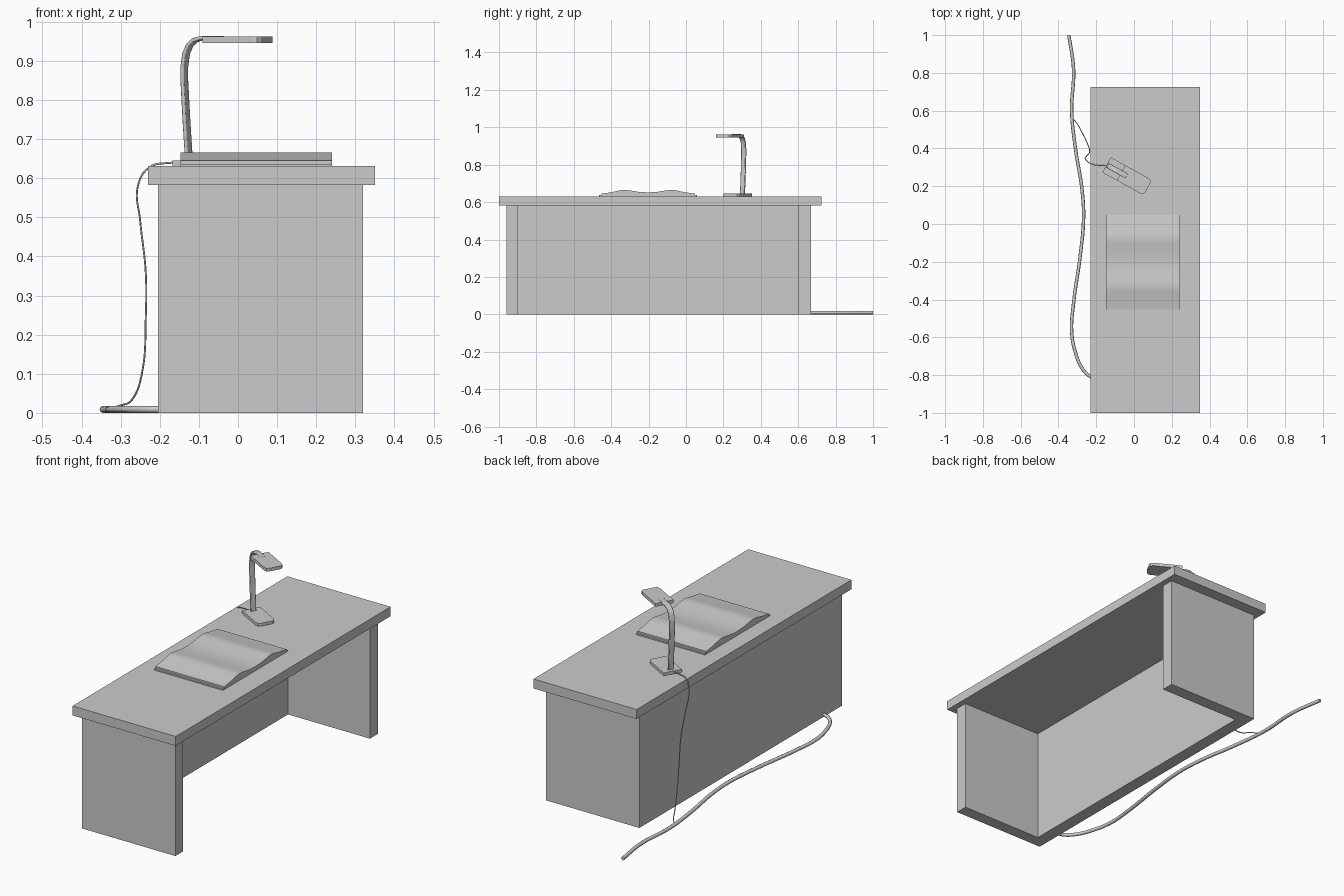
import bpy, bmesh, math
from mathutils import Vector, Matrix

if "Cube" in bpy.data.objects:
    bpy.data.objects.remove(bpy.data.objects["Cube"])


def prism(name, outline, extrude, matrix=None):
    """Solid made by sweeping a closed 3D outline along a vector."""
    bm = bmesh.new()
    face = bm.faces.new([bm.verts.new(p) for p in outline])
    new = bmesh.ops.extrude_face_region(bm, geom=[face])["geom"]
    bmesh.ops.translate(bm, vec=extrude, verts=[g for g in new if isinstance(g, bmesh.types.BMVert)])
    bmesh.ops.recalc_face_normals(bm, faces=bm.faces)
    mesh = bpy.data.meshes.new(name)
    bm.to_mesh(mesh)
    bm.free()
    obj = bpy.data.objects.new(name, mesh)
    bpy.context.collection.objects.link(obj)
    if matrix:
        obj.matrix_world = matrix
    return obj


def box(name, x0, x1, y0, y1, z0, z1):
    outline = [(x0, y0, z0), (x1, y0, z0), (x1, y1, z0), (x0, y1, z0)]
    return prism(name, outline, (0, 0, z1 - z0))


def smooth(obj, angle=40):
    bpy.ops.object.select_all(action='DESELECT')
    obj.select_set(True)
    bpy.context.view_layer.objects.active = obj
    bpy.ops.object.shade_smooth_by_angle(angle=math.radians(angle))


def cable(name, points, radius):
    cu = bpy.data.curves.new(name, 'CURVE')
    cu.dimensions = '3D'
    cu.bevel_depth = radius
    cu.bevel_resolution = 2
    cu.resolution_u = 8
    cu.use_fill_caps = True
    sp = cu.splines.new('BEZIER')
    sp.bezier_points.add(len(points) - 1)
    for bp, p in zip(sp.bezier_points, points):
        bp.co = p
        bp.handle_left_type = bp.handle_right_type = 'AUTO'
    obj = bpy.data.objects.new(name, cu)
    bpy.context.collection.objects.link(obj)
    return obj


# Desk: top slab and a U-shaped stand open towards +x
box("desk_top", -0.23, 0.35, -1.0, 0.725, 0.583, 0.631)
stand = [(-0.205, -0.96, 0), (0.32, -0.96, 0), (0.32, -0.897, 0), (-0.14, -0.897, 0),
         (-0.14, 0.602, 0), (0.32, 0.602, 0), (0.32, 0.667, 0), (-0.205, 0.667, 0)]
prism("desk_stand", stand, (0, 0, 0.583))

# Open book: flat cover and two arched page blocks
BOOK_MID = -0.203
box("book_cover", -0.147, 0.24, -0.464, 0.058, 0.631, 0.637)
page = [(0.25, 0.645), (0.195, 0.653), (0.15, 0.663), (0.125, 0.666), (0.10, 0.663), (0.05, 0.655)]
profile = [(BOOK_MID - d, z) for d, z in page] + [(BOOK_MID, 0.652)]
profile += [(BOOK_MID + d, z) for d, z in reversed(page)]
profile += [(BOOK_MID + 0.25, 0.637), (BOOK_MID - 0.25, 0.637)]
smooth(prism("book_pages", [(-0.147, y, z) for y, z in profile], (0.387, 0, 0)), 30)

# Desk lamp, built along its own axis and turned on the desk
LAMP = Matrix.Translation((-0.125, 0.302, 0)) @ Matrix.Rotation(math.radians(-29), 4, 'Z')


def lamp_plate(name, u0, z0, z1):
    w, c, length = 0.046, 0.018, 0.162
    pts = [(u0, -w, z0), (u0 + length - c, -w, z0), (u0 + length - c * 0.3, -w + c * 0.3, z0),
           (u0 + length, -w + c, z0), (u0 + length, w - c, z0),
           (u0 + length - c * 0.3, w - c * 0.3, z0), (u0 + length - c, w, z0), (u0, w, z0)]
    return prism(name, pts, (0, 0, z1 - z0), LAMP)


lamp_plate("lamp_base", -0.023, 0.631, 0.646)
lamp_plate("lamp_head", 0.064, 0.946, 0.962)

path = [Vector(p) for p in ((0, 0.64), (-0.008, 0.75), (-0.014, 0.85), (-0.014, 0.885), (-0.009, 0.918),
                            (0.001, 0.939), (0.015, 0.952), (0.035, 0.958), (0.06, 0.959), (0.1, 0.958))]
left, right = [], []
for i, p in enumerate(path):
    t = (path[min(i + 1, len(path) - 1)] - path[max(i - 1, 0)]).normalized()
    n = Vector((-t.y, t.x)) * 0.005
    left.append(p + n)
    right.append(p - n)
arm = prism("lamp_arm", [(p.x, -0.014, p.y) for p in left + right[::-1]], (0, 0.028, 0), LAMP)
bev = arm.modifiers.new("rounded", 'BEVEL')
bev.width = 0.003
bev.segments = 2
smooth(arm)

# Lamp cord falling behind the desk to the floor cable
cable("lamp_cord", [(-0.14, 0.308, 0.639), (-0.18, 0.31, 0.639), (-0.225, 0.318, 0.629), (-0.256, 0.342, 0.58),
                    (-0.25, 0.36, 0.49), (-0.236, 0.378, 0.36), (-0.236, 0.392, 0.24),
                    (-0.244, 0.42, 0.11), (-0.27, 0.475, 0.035), (-0.304, 0.535, 0.018),
                    (-0.328, 0.56, 0.012)], 0.0025)

# Thick cable winding along the floor
floor_path = [(-0.345, 1.0), (-0.32, 0.82), (-0.33, 0.6), (-0.31, 0.4), (-0.275, 0.18), (-0.267, 0.03),
              (-0.285, -0.17), (-0.32, -0.42), (-0.33, -0.57), (-0.31, -0.68), (-0.27, -0.77),
              (-0.225, -0.81), (-0.195, -0.815)]
cable("floor_cable", [(x, y, 0.009) for x, y in floor_path], 0.009)
